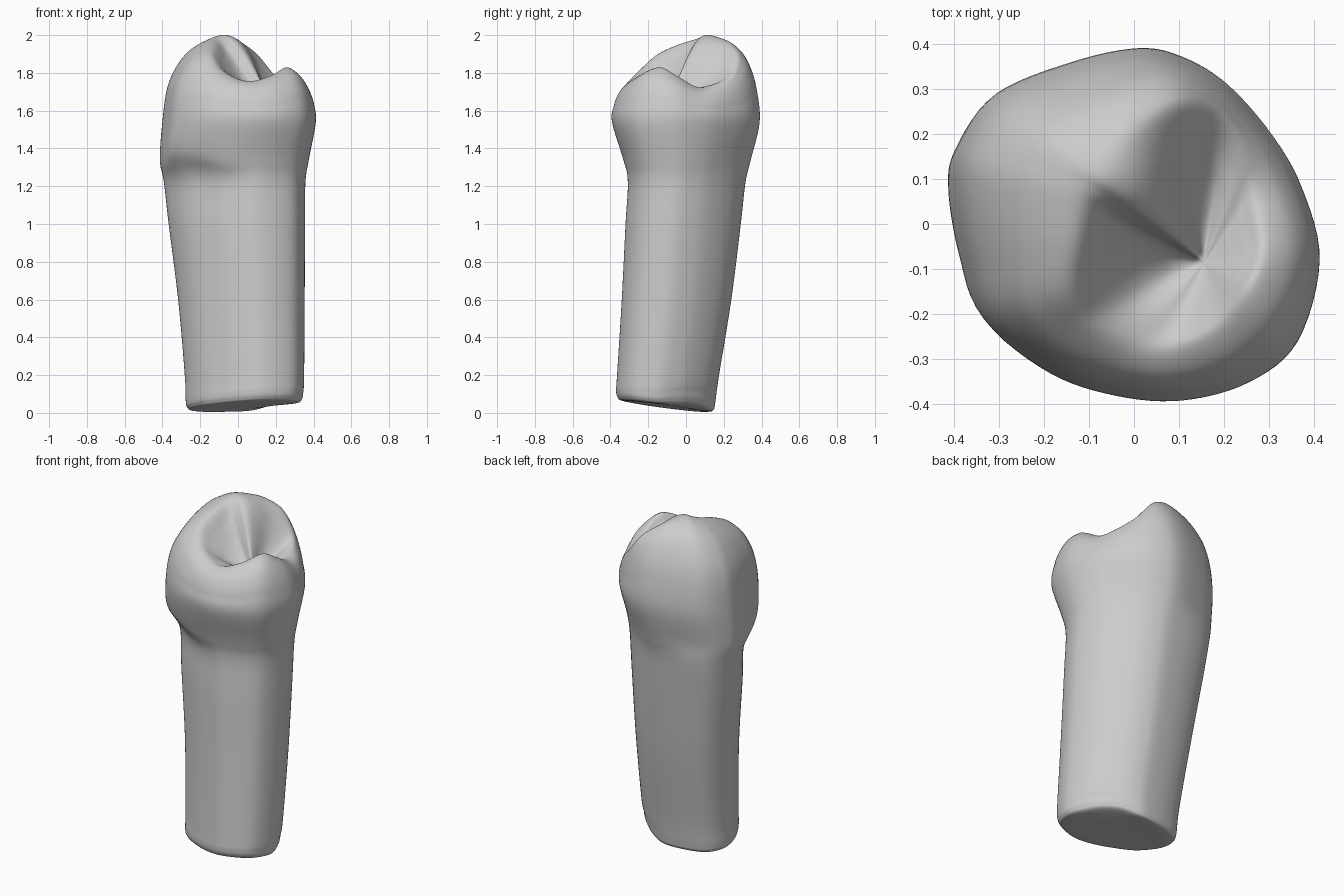
import bpy
import bmesh
from math import sin, cos, pi, radians
from mathutils import Vector

cube = bpy.data.objects.get("Cube")
if cube:
    bpy.data.objects.remove(cube, do_unlink=True)

STEPS = 6  # samples between neighbouring control points

# Rounded outline of the crown seen from above, counter-clockwise
OUTLINE = [(.41, -.08), (.37, .08), (.3, .2), (.2, .31), (.1, .37), (0, .39),
           (-.15, .36), (-.32, .29), (-.4, .18), (-.415, .08), (-.39, -.08),
           (-.34, -.22), (-.2, -.33), (-.05, -.38), (.1, -.39), (.25, -.35),
           (.36, -.26)]

# Corners where the root is fuller or slimmer than the crown
ROOT_CORNERS = {6: (-.18, .37), 7: (-.33, .31), 8: (-.405, .2), 10: (-.38, -.04),
                11: (-.305, -.17), 12: (-.185, -.27), 13: (-.05, -.35)}

# Ridge around the biting surface, one point per outline point
CREST = [(.29, -.05, 1.785), (.27, .06, 1.725), (.25, .15, 1.735), (.19, .24, 1.79),
         (.1, .26, 1.9), (.01, .215, 1.965), (-.05, .165, 1.99), (-.09, .12, 2),
         (-.11, .085, 1.99), (-.125, .04, 1.975), (-.135, -.05, 1.945),
         (-.14, -.15, 1.895), (-.1, -.22, 1.825), (-.01, -.265, 1.77),
         (.08, -.275, 1.757), (.185, -.23, 1.79), (.26, -.14, 1.83)]

# Root and lower crown: height, then the limits in x and y
SECTIONS = [(.2, -.28, .35, -.365, .175), (.6, -.315, .353, -.34, .24),
            (1, -.365, .355, -.32, .29), (1.22, -.39, .357, -.308, .315),
            (1.34, -.413, .375, -.33, .343), (1.54, -.4, .412, -.39, .39)]

BASIN = Vector((.155, -.085, 1.69))
LOBES = {3: -.03, 4: -.03, 5: .03, 6: .06, 7: .055, 8: .025,
         9: -.02, 10: -.05, 11: -.05, 12: -.03}


def spline(points, cyclic):
    """Catmull-Rom curve through the points."""
    n = len(points)
    result = []
    for i in range(n if cyclic else n - 1):
        ids = [i - 1, i, i + 1, i + 2]
        ids = [k % n if cyclic else min(max(k, 0), n - 1) for k in ids]
        a, b, c, d = (points[k] for k in ids)
        for s in range(STEPS):
            t = s / STEPS
            result.append(b + (c - a) * (t / 2)
                          + (a * 2 - b * 5 + c * 4 - d) * (t * t / 2)
                          + (b * 3 - a - c * 3 + d) * (t ** 3 / 2))
    return result if cyclic else result + [points[-1].copy()]


def fit(point, x0, x1, y0, y1):
    """Place an outline point inside the given limits."""
    u = (point[0] + .415) / .825
    v = (point[1] + .39) / .78
    return x0 + u * (x1 - x0), y0 + v * (y1 - y0)


def foot_height(x, y):
    """Slanted root end, chipped upward at one corner."""
    return .022 - .115 * y + .04 * x + .4 * max(x + y - .2, 0)


FOOT = Vector((.035, -.105, foot_height(.035, -.105)))


def profile(j):
    """Control points of one strip, from the root end up into the basin."""
    column = []
    root_point = ROOT_CORNERS.get(j, OUTLINE[j])
    # Cut end of the root with a rounded rim
    x, y = fit(root_point, -.275, .345, -.37, .155)
    for scale, lift in ((.5, 0), (.88, 0), (.97, .014), (1, .05)):
        px = FOOT.x + (x - FOOT.x) * scale
        py = FOOT.y + (y - FOOT.y) * scale
        column.append(Vector((px, py, foot_height(px, py) + lift)))
    # Root, neck and widest part of the crown
    for z, *limits in SECTIONS:
        x, y = fit(root_point if z < 1.3 else OUTLINE[j], *limits)
        # The neck line arches gently upward on two opposite sides
        arch = max(x * y, 0) ** 2 * 10 if 1.1 < z < 1.4 else 0
        column.append(Vector((x, y, z + arch)))
    # Rounded shoulder up to the ridge
    base, crest = column[-1].copy(), Vector(CREST[j])
    for angle in (25, 45, 65):
        a = radians(angle)
        p = base.lerp(crest, 1 - cos(a))
        p.z = base.z + (crest.z - base.z) * sin(a) * .98
        column.append(p)
    column.append(crest)
    # Inner slope with grooves and a central spur
    for t in (.25, .5, .75, .93):
        p = crest.lerp(BASIN, t)
        fall = (1 - t + (1 + cos(pi * t)) / 2) / 2
        p.z = BASIN.z + (crest.z - BASIN.z) * fall
        p.z += LOBES.get(j, 0) * sin(pi * t)
        column.append(p)
    return column


# Loft the strips into one closed surface
columns = [spline(profile(j), False) for j in range(len(OUTLINE))]
bm = bmesh.new()
rings = [[bm.verts.new((p.x, p.y, max(p.z, 0))) for p in spline(list(row), True)]
         for row in zip(*columns)]
count = len(rings[0])
for low, high in zip(rings, rings[1:]):
    for i in range(count):
        k = (i + 1) % count
        bm.faces.new((low[i], low[k], high[k], high[i]))
foot, basin = bm.verts.new(FOOT), bm.verts.new(BASIN)
for i in range(count):
    k = (i + 1) % count
    bm.faces.new((rings[0][k], rings[0][i], foot))
    bm.faces.new((rings[-1][i], rings[-1][k], basin))
bmesh.ops.recalc_face_normals(bm, faces=bm.faces)

mesh = bpy.data.meshes.new("tooth")
bm.to_mesh(mesh)
bm.free()
tooth = bpy.data.objects.new("tooth", mesh)
bpy.context.collection.objects.link(tooth)

# Plain grey surface
grey = bpy.data.materials.new("light grey")
grey.use_nodes = True
grey.diffuse_color = (.6, .6, .6, 1)
grey.node_tree.nodes["Principled BSDF"].inputs["Base Color"].default_value = (.6, .6, .6, 1)
mesh.materials.append(grey)

bpy.ops.object.select_all(action='DESELECT')
tooth.select_set(True)
bpy.context.view_layer.objects.active = tooth
bpy.ops.object.shade_smooth_by_angle(angle=radians(50))
